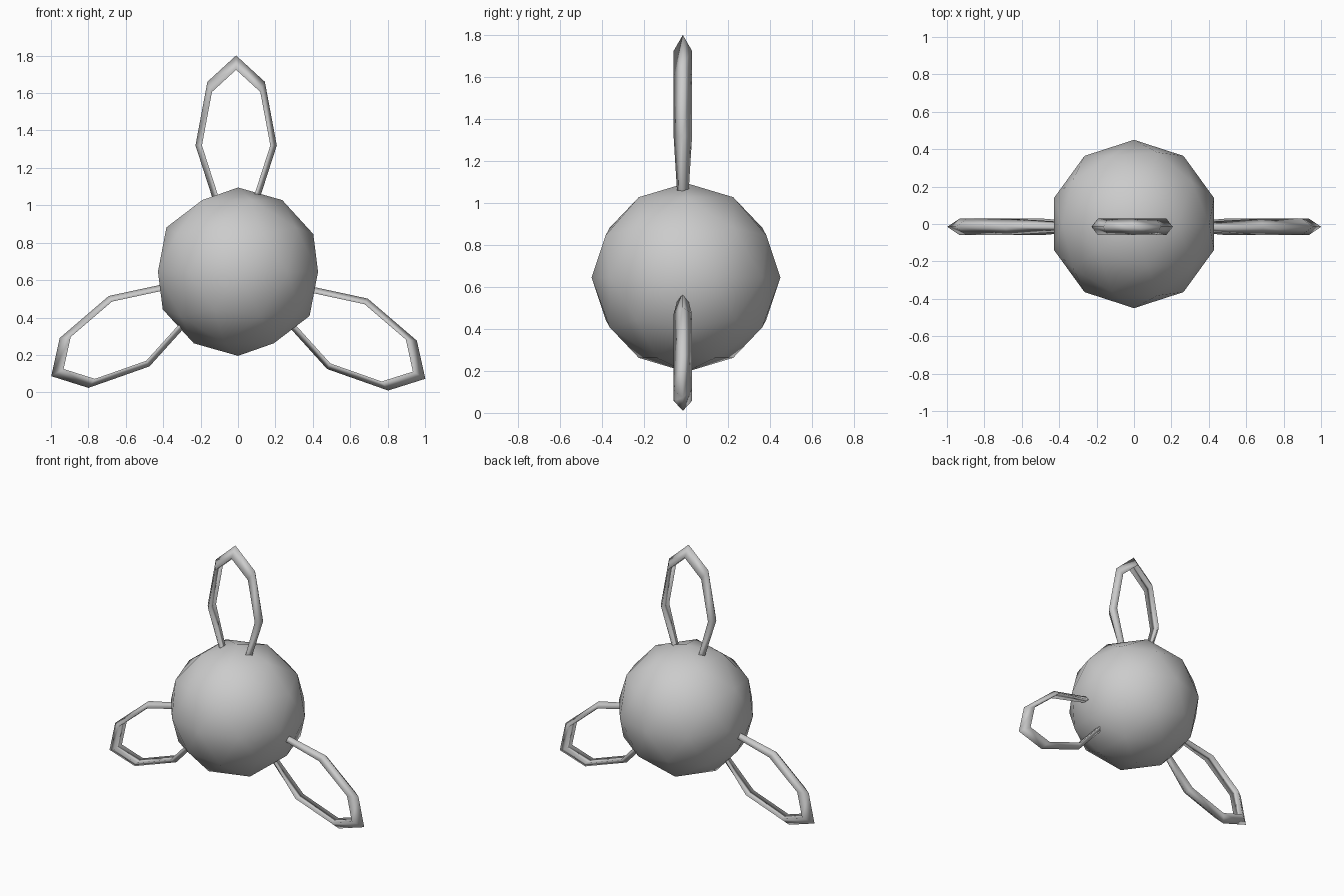
import bpy
from math import radians
from mathutils import Matrix, Vector

cube = bpy.data.objects.get("Cube")
if cube:
    bpy.data.objects.remove(cube, do_unlink=True)

grey = bpy.data.materials.new("light_grey")
grey.use_nodes = True
colour = (0.6, 0.6, 0.6, 1)
grey.diffuse_color = colour
grey.node_tree.nodes["Principled BSDF"].inputs["Base Color"].default_value = colour


def finish(obj, name):
    obj.name = obj.data.name = name
    obj.data.materials.clear()
    obj.data.materials.append(grey)
    for poly in obj.data.polygons:
        poly.use_smooth = True


# Round low-poly body
bpy.ops.mesh.primitive_ico_sphere_add(subdivisions=2, radius=0.45, location=(0, 0, 0.645))
finish(bpy.context.object, "body")


def loop(name, x, z, turn):
    """Triangular tube bent into a long octagon, pinched where it enters the body."""
    bpy.ops.mesh.primitive_torus_add(major_segments=8, minor_segments=3,
                                     major_radius=0.43, minor_radius=0.051)
    obj = bpy.context.object
    place = Matrix.Translation((x, -0.015, z)) @ Matrix.Rotation(radians(turn), 4, "Y")
    for v in obj.data.vertices:
        across, up, depth = v.co.x * 0.452, v.co.y, v.co.z
        if up < -0.1:
            across, depth = across * 0.7, depth * 0.6
        v.co = place @ Vector((across, depth, up))
    obj.data.update()
    finish(obj, name)
    # Keep the faces pointing out after the axes were swapped
    obj.data.flip_normals()


# Three loops spread evenly around the body
loop("top_loop", -0.01, 1.32, 0)
loop("left_loop", 0.585, 0.313, 120)
loop("right_loop", -0.582, 0.327, -120)
